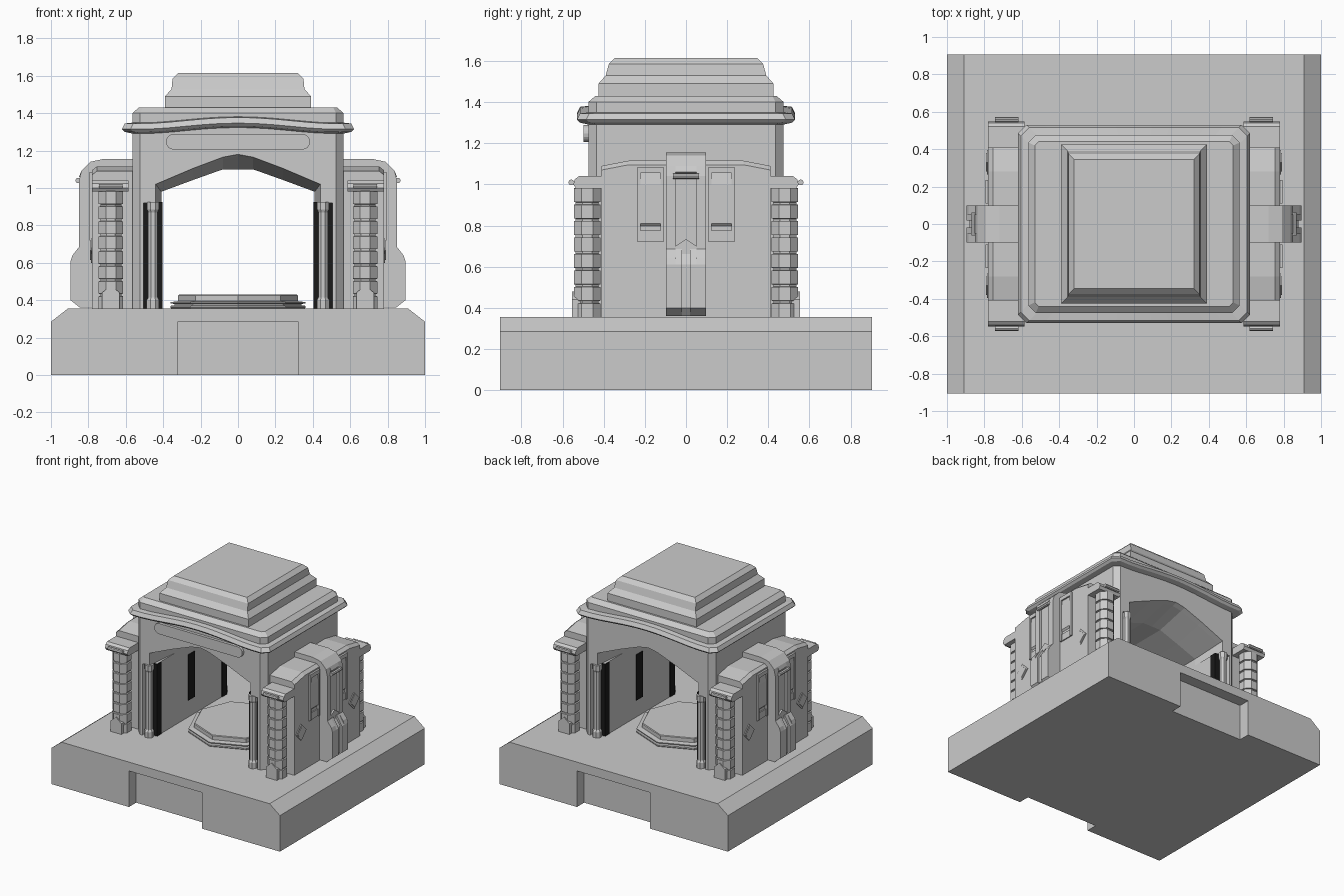
import bpy, bmesh, math

if "Cube" in bpy.data.objects:
    bpy.data.objects.remove(bpy.data.objects["Cube"])


def finish(name, bm, mirror="", mat=None):
    bmesh.ops.remove_doubles(bm, verts=bm.verts, dist=1e-5)
    bmesh.ops.recalc_face_normals(bm, faces=bm.faces)
    me = bpy.data.meshes.new(name)
    bm.to_mesh(me)
    bm.free()
    ob = bpy.data.objects.new(name, me)
    bpy.context.collection.objects.link(ob)
    if mirror:
        m = ob.modifiers.new("Mirror", "MIRROR")
        m.use_axis = ("x" in mirror, "y" in mirror, False)
        m.use_mirror_merge = False
    if mat:
        me.materials.append(mat)
    return ob


def loft(name, rings, mirror="", mat=None):
    """Skin a list of equal-length closed rings and cap both ends."""
    bm = bmesh.new()
    vs = [[bm.verts.new(p) for p in r] for r in rings]
    n = len(rings[0])
    for a, b in zip(vs, vs[1:]):
        for i in range(n):
            j = (i + 1) % n
            bm.faces.new((a[i], a[j], b[j], b[i]))
    bm.faces.new(vs[0])
    bm.faces.new(vs[-1])
    return finish(name, bm, mirror, mat)


def prism(name, axis, pts, a, b, mirror="", mat=None):
    """Extrude a 2D profile along x (pts = y,z) or y (pts = x,z)."""
    if axis == "x":
        f = lambda t: [(t, p, q) for p, q in pts]
    else:
        f = lambda t: [(p, t, q) for p, q in pts]
    return loft(name, [f(a), f(b)], mirror, mat)


def box(name, x0, x1, y0, y1, z0, z1, mirror="", mat=None):
    return prism(name, "x", [(y0, z0), (y1, z0), (y1, z1), (y0, z1)], x0, x1, mirror, mat)


def rect(hx, hy, z, c):
    """Rectangle with cut corners."""
    return [(hx - c, -hy, z), (hx, c - hy, z), (hx, hy - c, z), (hx - c, hy, z),
            (c - hx, hy, z), (-hx, hy - c, z), (-hx, c - hy, z), (c - hx, -hy, z)]


def circle(cx, cy, r, z, n=8, turn=0.5):
    return [(cx + r * math.cos(2 * math.pi * (i + turn) / n),
             cy + r * math.sin(2 * math.pi * (i + turn) / n), z) for i in range(n)]


black = bpy.data.materials.new("black_panel")
black.diffuse_color = (0.01, 0.01, 0.01, 1)
black.use_nodes = True
black.node_tree.nodes["Principled BSDF"].inputs["Base Color"].default_value = black.diffuse_color

# Plinth with bevelled sides and a notch front and back
base = prism("plinth", "y", [(-1, 0), (1, 0), (1, .285), (.91, .355), (-.91, .355), (-1, .285)], -.905, .905)
cut = box("notch_cutter", -.32, .32, -1.0, -.815, -.1, .285, "y")
cut.hide_render = True
cut.hide_viewport = False
cut.display_type = "WIRE"
mod = base.modifiers.new("Notch", "BOOLEAN")
mod.object = cut
mod.operation = "DIFFERENCE"
mod.solver = "EXACT"

# Octagonal dais on the floor
loft("dais_lower", [circle(0, 0, r, z, 8, 0) for r, z in
                    [(.35, .35), (.36, .36), (.36, .37), (.34, .373), (.34, .38), (.36, .383), (.36, .39), (.32, .395)]])
loft("dais_top", [circle(0, 0, r, z, 8, 0) for r, z in [(.32, .39), (.32, .425), (.315, .43)]])


# Gate upper block with a vaulted opening, pinched lower in the middle
def section(y, outer, t):
    mouth = [(.44, .92), (.44, 1.02), (.24, 1.105), (.08, 1.165)]
    inner = [(.41, .92), (.41, .98), (.24, 1.043), (.08, 1.10)]
    half = [(a + (c - a) * t, b + (d - b) * t) for (a, b), (c, d) in zip(mouth, inner)]
    top = 1.18 + (1.10 - 1.18) * t
    prof = [(-outer, .92), (-outer, 1.39), (outer, 1.39), (outer, .92)] + half + [(0, top)]
    prof += [(-x, z) for x, z in reversed(half)]
    return [(x, y, z) for x, z in prof]


steps = [(-.475, .525, 0), (-.435, .565, .15), (-.2, .565, 1)]
loft("gate_arch", [section(*s) for s in steps] + [section(-y, o, t) for y, o, t in reversed(steps)])

# Gate legs, corner posts, dark niches and slim columns
box("gate_leg", .41, .565, -.425, .425, .35, .925, "x")
loft("corner_post", [[(.505, -.475, z), (.525, -.475, z), (.565, -.435, z), (.565, -.40, z), (.505, -.40, z)]
                     for z in (.35, .925)], "xy")
box("niche_panel", .41, .505, -.435, -.424, .357, .925, "xy", black)
box("niche_side_panel", .403, .411, -.435, -.38, .357, .925, "xy", black)
box("inner_slot", .403, .411, -.04, .04, .49, .85, "x", black)
loft("slim_column", [circle(.455, -.46, r, z) for r, z in
                     [(.036, .35), (.036, .40), (.027, .415), (.027, .87), (.034, .885), (.034, .925)]], "xy")


# Cornice whose front and back edges bow upward
def cornice_ring(hx, hy, z, c=.045, n=12):
    xs = [-(hx - c) + 2 * (hx - c) * i / n for i in range(n + 1)]
    lift = lambda x: z + .032 * max(0, math.cos(math.pi * x / .96)) ** 1.5
    front = [(x, -hy, lift(x)) for x in xs]
    back = [(-x, hy, lift(x)) for x in xs]
    return front + [(hx, c - hy, z), (hx, hy - c, z)] + back + [(-hx, hy - c, z), (-hx, c - hy, z)]


loft("cornice", [cornice_ring(*r) for r in
                 [(.56, .47, 1.29), (.605, .515, 1.30), (.62, .53, 1.315), (.605, .515, 1.345), (.56, .47, 1.35)]])

# Parapet and stepped roof
loft("parapet", [rect(.565, .475, 1.38, .04), rect(.565, .475, 1.40, .04), rect(.53, .44, 1.43, .02)])
loft("stepped_roof", [[(-x, -y, z), (x, -y, z), (x, y, z), (-x, y, z)] for x, y, z in
                      [(.39, .425, 1.42), (.39, .425, 1.49), (.355, .39, 1.53), (.35, .375, 1.585), (.32, .345, 1.615)]])

# Round-ended panel over the front arch
ends = [(.343 + .042 * math.sin(a), 1.247 + .042 * math.cos(a)) for a in [math.pi * i / 8 for i in range(9)]]
prism("front_panel", "y", ends + [(-x, z) for x, z in reversed(ends)], -.497, -.46)

# Side wings
wing = [(-.41, .35), (.41, .35), (.41, 1.09), (.28, 1.115), (-.28, 1.115), (-.41, 1.09)]
loft("wing", [[(x, y, z - d * (z > 1)) for y, z in wing] for x, d in [(.54, 0), (.755, 0), (.78, .02)]], "x")

# Corner columns made of stacked octagonal drums
bm = bmesh.new()
R = .065 / math.cos(math.pi / 8)
rings = []
for i in range(8):
    z = .355 + i * .08
    rings += [circle(.68, -.48, R, z), circle(.68, -.48, R, z + .066),
              circle(.68, -.48, R * .86, z + .068), circle(.68, -.48, R * .86, z + .078)]
loft("drum_column", rings, "xy")
prism("column_cap", "x", [(-.39, .98), (-.535, .98), (-.548, 1.0), (-.54, 1.025), (-.52, 1.04), (-.39, 1.04)],
      .585, .78, "xy")
prism("column_foot", "y", [(.633, .355), (.727, .355), (.727, .44), (.68, .48), (.633, .44)], -.553, -.48, "xy")
rod = lambda u, v, r: [(u + r * math.cos(math.pi * i / 4), v + r * math.sin(math.pi * i / 4)) for i in range(8)]
prism("cap_rod", "x", rod(-.558, 1.01, .014), .617, .743, "xy")

# Central buttress on each wing: two rails with a recessed core
butt = [(.56, .36), (.845, .36), (.895, .40), (.895, .61), (.885, .64), (.85, .685), (.85, 1.04),
        (.838, 1.09), (.79, 1.14), (.72, 1.155), (.56, 1.155)]
prism("buttress_rail", "y", butt, -.098, -.05, "xy")
core = [(.56, .36), (.845, .36), (.88, .40), (.88, .61), (.832, .68), (.832, 1.05), (.85, 1.06),
        (.838, 1.09), (.79, 1.14), (.72, 1.155), (.56, 1.155)]
prism("buttress_core", "y", core, -.05, .05, "x")
low = [(.80, .36), (.845, .36), (.895, .40), (.895, .61), (.85, .685), (.80, .69)]
prism("buttress_lower_half", "y", low, -.051, -.02, "xy")
prism("buttress_point", "x", [(-.05, .60), (.05, .60), (.05, .70), (0, .735), (-.05, .70)], .80, .845, "x")
prism("buttress_rod", "y", rod(.856, 1.04, .014), -.062, .062, "x")

# Raised window frames with a hanging shutter
for nm, a in [("window_jamb_outer", -.235), ("window_jamb_inner", -.125)]:
    box(nm, .77, .795, a, a + .015, .72, 1.085, "xy")
box("window_head", .77, .795, -.22, -.125, 1.055, 1.085, "xy")
box("window_sill", .77, .788, -.22, -.125, .72, .775, "xy")
prism("window_shutter", "y", [(.76, .775), (.792, .81), (.792, 1.0), (.783, 1.055), (.76, 1.055)], -.22, -.125, "xy")

# Diamond plates, outer and inner
for nm, r, x in [("diamond_plate", .065, .786), ("diamond_inset", .05, .79)]:
    prism(nm, "x", [(-.33 - r, .665), (-.33, .665 - r), (-.33 + r, .665), (-.33, .665 + r)], .77, x, "xy")
